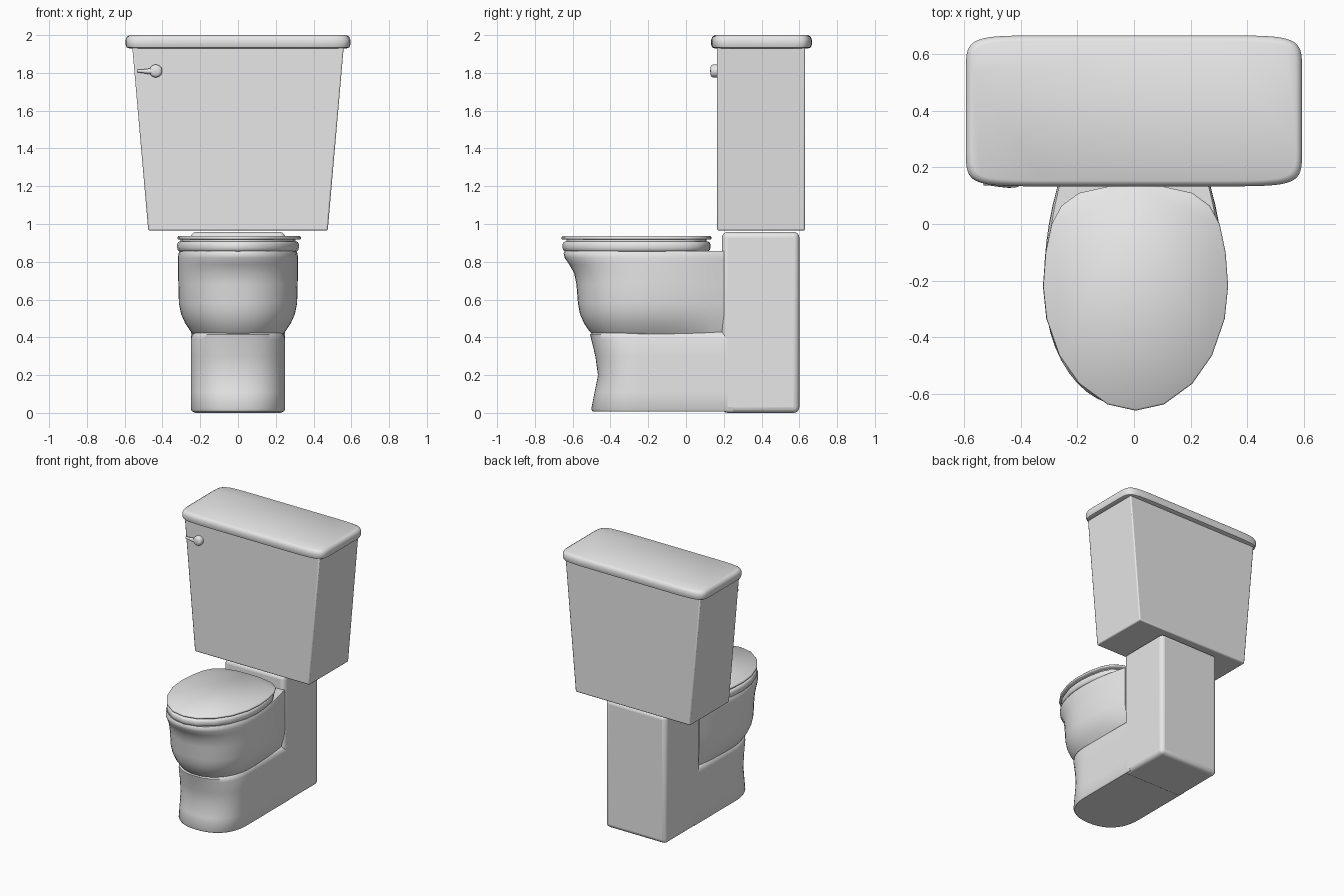
import bpy, bmesh, math
from mathutils import Vector

if "Cube" in bpy.data.objects:
    bpy.data.objects.remove(bpy.data.objects["Cube"], do_unlink=True)

GREY = (0.8, 0.8, 0.8, 1)
ceramic = bpy.data.materials.new("grey_ceramic")
ceramic.use_nodes = True
ceramic.diffuse_color = GREY
ceramic.node_tree.nodes["Principled BSDF"].inputs["Base Color"].default_value = GREY


def loft(name, rings, bevel=0, segments=3, angle=35):
    """Skin a stack of equal-length rings, cap both ends, bevel and smooth."""
    bm = bmesh.new()
    loops = [[bm.verts.new(p) for p in ring] for ring in rings]
    n = len(loops[0])
    for low, high in zip(loops, loops[1:]):
        for i in range(n):
            j = (i + 1) % n
            bm.faces.new((low[i], low[j], high[j], high[i]))
    bm.faces.new(loops[0][::-1])
    bm.faces.new(loops[-1])
    bmesh.ops.recalc_face_normals(bm, faces=bm.faces)
    mesh = bpy.data.meshes.new(name)
    bm.to_mesh(mesh)
    bm.free()
    mesh.materials.append(ceramic)
    obj = bpy.data.objects.new(name, mesh)
    bpy.context.collection.objects.link(obj)
    if bevel:
        mod = obj.modifiers.new("soft_edges", 'BEVEL')
        mod.width = bevel
        mod.segments = segments
        mod.limit_method = 'ANGLE'
        mod.angle_limit = math.radians(40)
    bpy.ops.object.select_all(action='DESELECT')
    obj.select_set(True)
    bpy.context.view_layer.objects.active = obj
    bpy.ops.object.shade_smooth_by_angle(angle=math.radians(angle))
    return obj


def rect(w, y0, y1, z):
    return [(-w, y0, z), (w, y0, z), (w, y1, z), (-w, y1, z)]


def slab(w, y0, y1, z, n=10, steps=64):
    """Rectangle with softly bulging sides and rounded corners."""
    ring = []
    for i in range(steps):
        t = math.tau * (i + 0.5) / steps
        c, s = math.cos(t), math.sin(t)
        ring.append((w * math.copysign(abs(c) ** (2 / n), c),
                     (y0 + y1) / 2 + (y1 - y0) / 2 * math.copysign(abs(s) ** (2 / n), s), z))
    return ring


def nose(w, front, centre, back, z, back_w, power=2.2, steps=24):
    """Rounded front, sides easing in to a flat back."""
    ring = []
    for i in range(steps + 1):
        t = math.pi * i / steps
        c, s = math.cos(t), math.sin(t)
        ring.append((-w * math.copysign(abs(c) ** (2 / power), c),
                     centre - (centre - front) * s ** (2 / power), z))
    side = []
    for k in range(1, 7):
        f = k / 6
        side.append((w - (w - back_w) * f ** 2, centre + (back - centre) * f, z))
    return ring + side + [(-x, y, h) for x, y, h in reversed(side)]


# Outline of the seat and its cover, half of it, front to back
HALF = [(0, -.66), (.1, -.638), (.2, -.565), (.27, -.465), (.315, -.335),
        (.327, -.22), (.318, -.1), (.297, 0), (.262, .065), (.2, .11), (.1, .132), (0, .136)]


def seat_ring(z, scale=1.0, shift=0.0):
    outline = HALF + [(-x, y) for x, y in reversed(HALF[1:-1])]
    return [(x * scale + shift, -.26 + (y + .26) * scale, z) for x, y in outline]


# Tank and tank lid
loft("tank", [rect(.475, .165, .63, .965), rect(.56, .165, .63, 1.94)], .008, 2)
loft("tank_lid", [slab(w, .4 - d, .4 + d, z) for w, d, z in (
    (.575, .248, 1.93), (.59, .262, 1.935), (.595, .267, 1.95), (.595, .267, 1.975),
    (.588, .26, 1.992), (.574, .247, 2.0))], angle=50)

# Rear column
loft("rear_column", [rect(.25, .19, .6, 0), rect(.25, .19, .6, .958)], .03, 4)

# Foot with a waisted front
loft("foot", [nose(w, front, -.24, .25, z, w, 2.3) for w, front, z in (
    (.243, -.495, .008), (.25, -.502, .02), (.25, -.484, .11), (.25, -.466, .2),
    (.25, -.48, .3), (.25, -.502, .39), (.243, -.508, .415), (.225, -.49, .43))], angle=50)

# Bowl
loft("bowl", [nose(w, front, -.2, .2, z, bw) for w, front, z, bw in (
    (.225, -.48, .4, .215), (.25, -.51, .43, .225), (.28, -.54, .475, .235),
    (.302, -.562, .525, .245), (.313, -.572, .58, .25), (.316, -.58, .68, .25),
    (.317, -.592, .74, .25), (.318, -.618, .785, .25), (.318, -.642, .82, .25),
    (.315, -.648, .845, .25), (.307, -.64, .857, .245))], angle=50)

# Seat ring, spacer and cover
loft("seat", [seat_ring(z, s) for z, s in (
    (.855, .955), (.862, .975), (.875, .985), (.892, .985), (.903, .97), (.908, .945))], angle=60)
loft("seat_spacer", [seat_ring(.9, .93), seat_ring(.925, .93)])
loft("seat_cover", [seat_ring(z, s, .006) for z, s in (
    (.918, .985), (.922, 1.0), (.93, 1.0), (.936, .985))], angle=60)


# Flush handle: rounded knob and tapering lever
def round_ring(centre, axis, radius, steps=20):
    axis = Vector(axis)
    up = Vector((0, 0, 1))
    across = axis.cross(up)
    return [Vector(centre) + radius * (math.cos(math.tau * i / steps) * across
            + math.sin(math.tau * i / steps) * up) for i in range(steps)]


loft("handle_knob", [round_ring((-.435, y, 1.81), (0, -1, 0), r) for y, r in (
    (.17, .034), (.142, .034), (.134, .03), (.129, .018))], angle=60)
loft("handle_lever", [round_ring((x, .145, z), (-1, 0, 0), r, 12) for x, z, r in (
    (-.435, 1.81, .018), (-.475, 1.808, .014), (-.51, 1.809, .009), (-.532, 1.811, .008))], angle=60)
